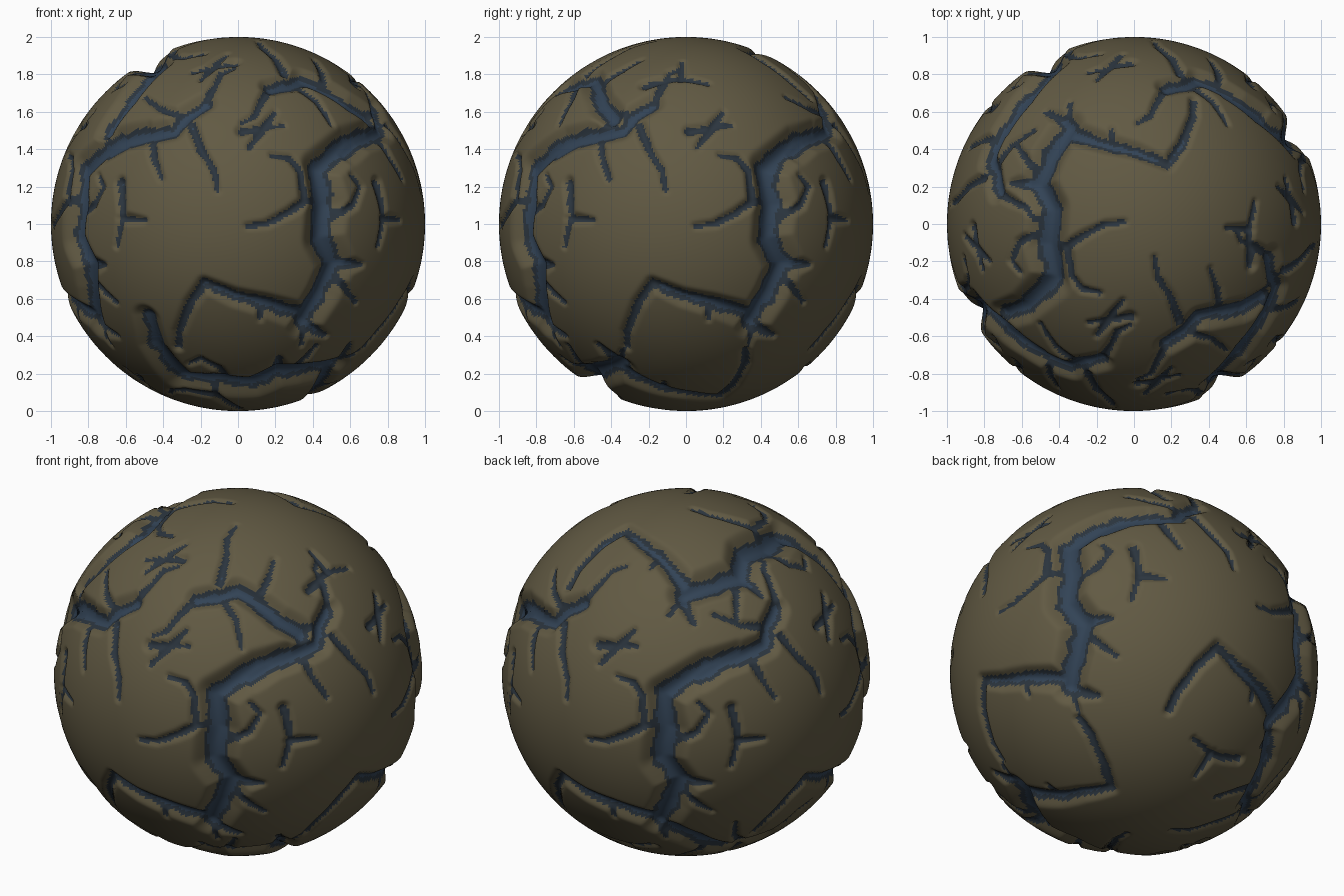
import bpy, bmesh, math
from mathutils import Vector, noise, kdtree

if "Cube" in bpy.data.objects:
    bpy.data.objects.remove(bpy.data.objects["Cube"])

CUTS = 119          # grid cuts per cube face of the round body

# One square tile of cracks, repeated on all six sides: (start half-width, end half-width, path)
WIDE = [
    (.045, .070, [(.71, .49), (.60, .45), (.44, .30), (.48, .11)]),
    (.070, .055, [(.48, .11), (.46, -.08), (.53, -.22), (.46, -.37), (.36, -.53)]),
    (.050, .015, [(.53, -.22), (.66, -.22)]),
    (.040, .015, [(.36, -.55), (.47, -.60)]),
    (.045, .026, [(.36, -.50), (.14, -.43), (-.02, -.39), (-.18, -.32)]),
    (.026, .020, [(-.18, -.32), (-.26, -.43), (-.32, -.58), (-.32, -.66)]),
    (.050, .040, [(-.71, .40), (-.60, .46), (-.35, .51), (-.28, .59), (-.18, .65)]),
]
THIN = [
    [(.53, -.28), (.63, -.42)], [(.36, -.55), (.34, -.65)], [(.12, -.43), (.12, -.51)],
    [(.42, .13), (.36, .12), (.27, .06), (.15, 0), (.05, -.01)],
    [(.36, .13), (.34, .28), (.28, .35), (.18, .37)],
    [(.50, .03), (.62, .10), (.66, .20), (.61, .26)],
    [(-.18, .65), (-.12, .75), (-.09, .81), (-.02, .84)],
    [(-.28, .58), (-.42, .62), (-.50, .68)],
    [(-.47, .48), (-.45, .35), (-.41, .24)],
    [(-.25, .53), (-.20, .40), (-.13, .29), (-.11, .18)],
    [(-.63, .22), (-.62, .05), (-.65, -.12)], [(-.62, .03), (-.50, .02)],
    [(.02, .50), (.14, .52), (.24, .53)], [(.14, .52), (.06, .41)], [(.14, .52), (.20, .60)],
]
# (right, up) directions of the tile on front, right, back, left, top and bottom
SIDES = [((1, 0, 0), (0, 0, 1)), ((0, 1, 0), (0, 0, 1)), ((-1, 0, 0), (0, 0, 1)),
         ((0, -1, 0), (0, 0, 1)), ((-1, 0, 0), (0, -1, 0)), ((0, -1, 0), (-1, 0, 0))]


def sample(w0, w1, path):
    """Closely spaced (u, v, half-width) points along one crack."""
    legs = [math.dist(a, b) for a, b in zip(path, path[1:])]
    total, done, out = sum(legs), 0, []
    for (a, b), leg in zip(zip(path, path[1:]), legs):
        n = max(2, int(leg / .012))
        for i in range(n + 1):
            t = i / n
            f = (done + leg * t) / total
            out.append((a[0] + (b[0] - a[0]) * t, a[1] + (b[1] - a[1]) * t, w0 + (w1 - w0) * f))
        done += leg
    return out


def material(name, rgb):
    m = bpy.data.materials.new(name)
    m.diffuse_color = (*rgb, 1)
    m.use_nodes = True
    m.node_tree.nodes["Principled BSDF"].inputs["Base Color"].default_value = m.diffuse_color
    return m


# Spread the crack tile over the six sides of the unit sphere
tile = [p for c in WIDE for p in sample(*c)] + [p for c in THIN for p in sample(.024, .013, c)]
points = []
for right, up in SIDES:
    r, u = Vector(right), Vector(up)
    out = r.cross(u)
    for a, b, w in tile:
        points.append((r * a + u * b + out * math.sqrt(max(0, 1 - a * a - b * b)), w))
tree = kdtree.KDTree(len(points))
for i, (p, w) in enumerate(points):
    tree.insert(p, i)
tree.balance()

# Round body: subdivided cube blown up to a sphere
bm = bmesh.new()
bmesh.ops.create_cube(bm, size=2)
bmesh.ops.subdivide_edges(bm, edges=bm.edges[:], cuts=CUTS, use_grid_fill=True)
bm.verts.ensure_lookup_table()
bm.verts.index_update()
margin = []
for v in bm.verts:
    p = Vector([math.tan(c * math.pi / 4) for c in v.co]).normalized()
    ragged = 1 + .35 * noise.noise(p * 13)
    best, depth = 1.0, 0.0
    for co, i, d in tree.find_range(p, .16):
        w = points[i][1]
        best = min(best, d - w * ragged)
        t = d / (2.1 * w)
        if t < 1:
            depth = max(depth, 1.2 * w * (1 - t * t) ** 2)
    margin.append(best)
    v.co = p * (1 - depth) + Vector((0, 0, 1))      # sink the cracks

# Colour by distance from the crack edge
for f in bm.faces:
    s = sum(margin[v.index] for v in f.verts) / len(f.verts)
    f.material_index = 0 if s > 0 else (1 if s > -.02 else 2)
    f.smooth = True
bmesh.ops.recalc_face_normals(bm, faces=bm.faces[:])

mesh = bpy.data.meshes.new("cracked_ball")
bm.to_mesh(mesh)
bm.free()
mesh.materials.append(material("brown stone", (.120, .101, .056)))
mesh.materials.append(material("dark slate crack edge", (.024, .035, .048)))
mesh.materials.append(material("blue crack floor", (.032, .056, .092)))
bpy.context.collection.objects.link(bpy.data.objects.new("cracked_ball", mesh))
